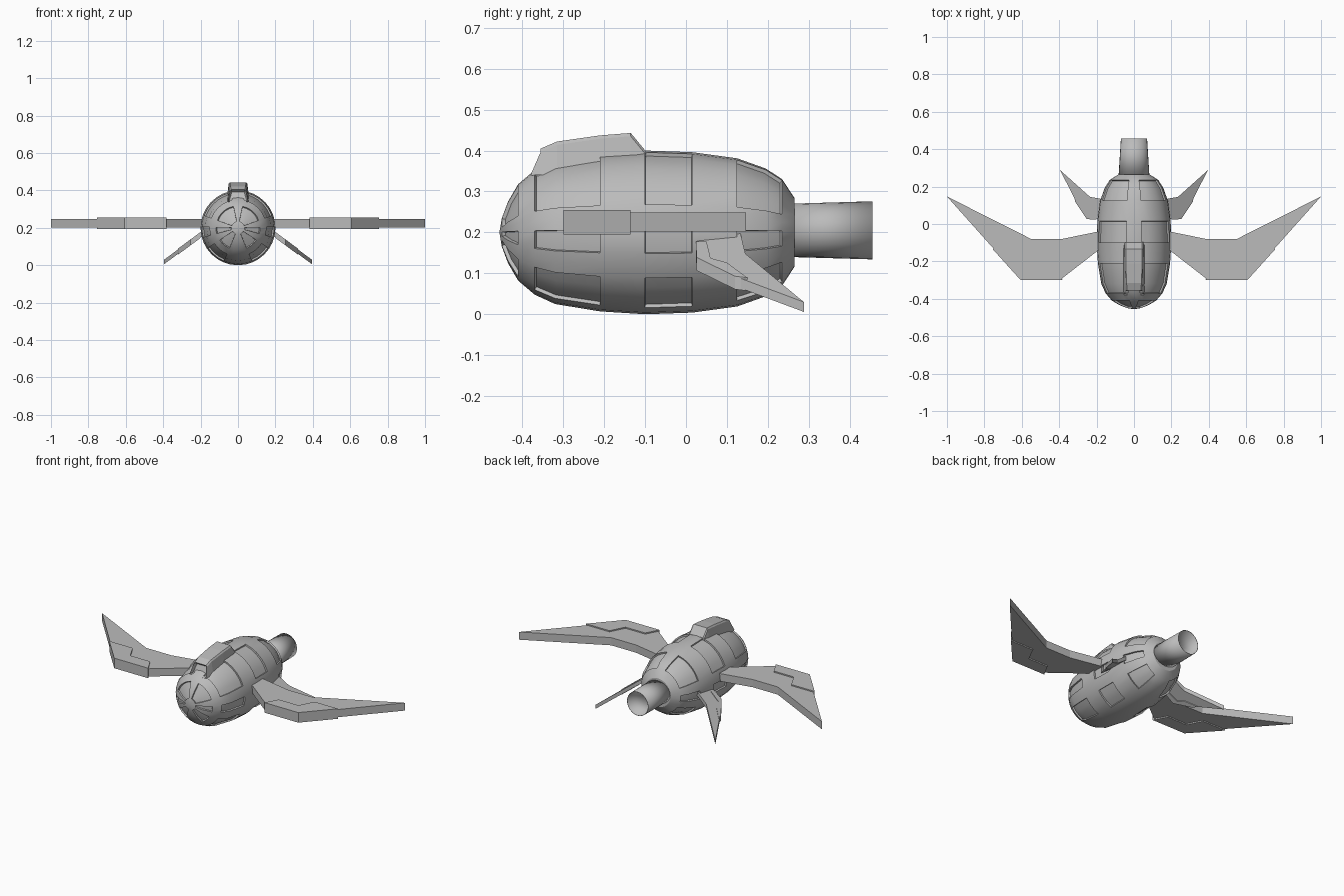
import bpy, bmesh
from math import sin, cos, radians

cube = bpy.data.objects.get("Cube")
if cube:
    bpy.data.objects.remove(cube, do_unlink=True)

grey = bpy.data.materials.new("hull_grey")
grey.use_nodes = True
grey.diffuse_color = (0.5, 0.5, 0.5, 1)
grey.node_tree.nodes["Principled BSDF"].inputs["Base Color"].default_value = (0.5, 0.5, 0.5, 1)


def finish(bm, name, smooth=False):
    mesh = bpy.data.meshes.new(name)
    bm.to_mesh(mesh)
    bm.free()
    mesh.materials.append(grey)
    obj = bpy.data.objects.new(name, mesh)
    bpy.context.collection.objects.link(obj)
    if smooth:
        bpy.ops.object.select_all(action='DESELECT')
        obj.select_set(True)
        bpy.context.view_layer.objects.active = obj
        bpy.ops.object.shade_smooth_by_angle(angle=radians(32))
    return obj


def loft(bm, rings):
    """Join closed rings of vertices with quads; returns the faces by row."""
    n = len(rings[0])
    return [[bm.faces.new((a[i], a[(i + 1) % n], b[(i + 1) % n], b[i])) for i in range(n)]
            for a, b in zip(rings, rings[1:])]


def slab(name, outline, low, high, side):
    """Plan outline extruded between two height functions of x."""
    bm = bmesh.new()
    rings = [[bm.verts.new((side * x, y, h(x))) for x, y in outline] for h in (low, high)]
    loft(bm, rings)
    for r in rings:
        bm.faces.new(r)
    bmesh.ops.recalc_face_normals(bm, faces=bm.faces)
    return finish(bm, name)


# Hull: barrel turned about the y axis, with sunken panels
MID = 0.2
profile = [(-.45, .035), (-.435, .075), (-.41, .118), (-.37, .152), (-.32, .175),
           (-.21, .193), (-.1, .2), (.015, .196), (.125, .181), (.195, .156),
           (.235, .13), (.265, .084)]
panel_rows = {0, 1, 3, 4, 6, 8, 9}
panel_arcs = [(-67, -34), (-15, 1.5), (20, 78)]
half = [-90, -78, -67, -56, -45, -34, -24, -15, -7, 1.5, 11, 20, 32, 43, 55, 66, 78]
angles = half + [90] + [180 - a for a in reversed(half[1:])]

bm = bmesh.new()
rings = [[bm.verts.new((r * cos(radians(a)), y, MID + r * sin(radians(a)))) for a in angles]
         for y, r in profile]
rows = loft(bm, rings)
nose = bm.verts.new((0, -.456, MID))
for i, v in enumerate(rings[0]):
    bm.faces.new((nose, rings[0][(i + 1) % len(angles)], v))
bm.faces.new(rings[-1])
bmesh.ops.recalc_face_normals(bm, faces=bm.faces)
sunken = []
for r in panel_rows:
    for i, f in enumerate(rows[r]):
        nxt = angles[i + 1] if i + 1 < len(angles) else 270
        mid = (angles[i] + nxt) / 2
        mid = mid if mid <= 90 else 180 - mid
        if any(a < mid < b for a, b in panel_arcs):
            sunken.append(f)
bmesh.ops.inset_region(bm, faces=sunken, thickness=0.001, depth=-0.009, use_even_offset=True)
finish(bm, "hull", True)

# Exhaust tube: open, wide oval at the hull turning round at the mouth
bm = bmesh.new()
tube = [[bm.verts.new((rx * cos(radians(a)), y, .205 + rz * sin(radians(a))))
         for a in range(0, 360, 15)]
        for y, rx, rz in ((.25, .083, .065), (.456, .07, .071))]
loft(bm, tube)
bmesh.ops.recalc_face_normals(bm, faces=bm.faces)
pipe = finish(bm, "exhaust_tube", True)
shell = pipe.modifiers.new("wall", 'SOLIDIFY')
shell.thickness = 0.002

# Dorsal scoop: tapered hood with a recessed mouth
bm = bmesh.new()
hood = []
for y, z, w, base_y in ((-.355, .405, .042, -.38), (-.315, .422, .046, -.315),
                        (-.21, .437, .049, -.21), (-.135, .443, .05, -.135),
                        (-.098, .398, .05, -.095)):
    hood.append([bm.verts.new(p) for p in (
        (-w - .012, base_y, .34), (-w, y, z - .008), (-w + .006, y, z),
        (w - .006, y, z), (w, y, z - .008), (w + .012, base_y, .34))])
loft(bm, hood)
mouth = bm.faces.new(hood[0])
bm.faces.new(hood[-1])
bmesh.ops.recalc_face_normals(bm, faces=bm.faces)
bmesh.ops.inset_region(bm, faces=[mouth], thickness=0.008, depth=-0.02)
finish(bm, "dorsal_scoop")

# Wings and lower fins, mirrored, each with a thicker leading-edge pad
wing = [(.15, -.12), (.19, -.14), (.39, -.295), (.605, -.295), (1, .147),
        (.55, -.08), (.385, -.08), (.19, -.04), (.15, -.03)]
wing_pad = [(.383, -.299), (.607, -.299), (.755, -.135), (.6, -.135),
            (.555, -.222), (.425, -.222)]
fin = [(.15, .025), (.25, .028), (.31, .12), (.395, .288), (.235, .145), (.15, .13)]
fin_pad = [(.2, .024), (.253, .026), (.315, .12), (.32, .15), (.27, .1), (.255, .06), (.2, .05)]


def slope(offset):
    return lambda x: .16 + offset - .74 * (x - .2)


for side, word in ((1, "left"), (-1, "right")):
    slab(word + "_wing", wing, lambda x: .202, lambda x: .248, side)
    slab(word + "_wing_pad", wing_pad, lambda x: .195, lambda x: .255, side)
    slab(word + "_lower_fin", fin, slope(-.01), slope(.014), side)
    slab(word + "_lower_fin_pad", fin_pad, slope(-.014), slope(.018), side)
